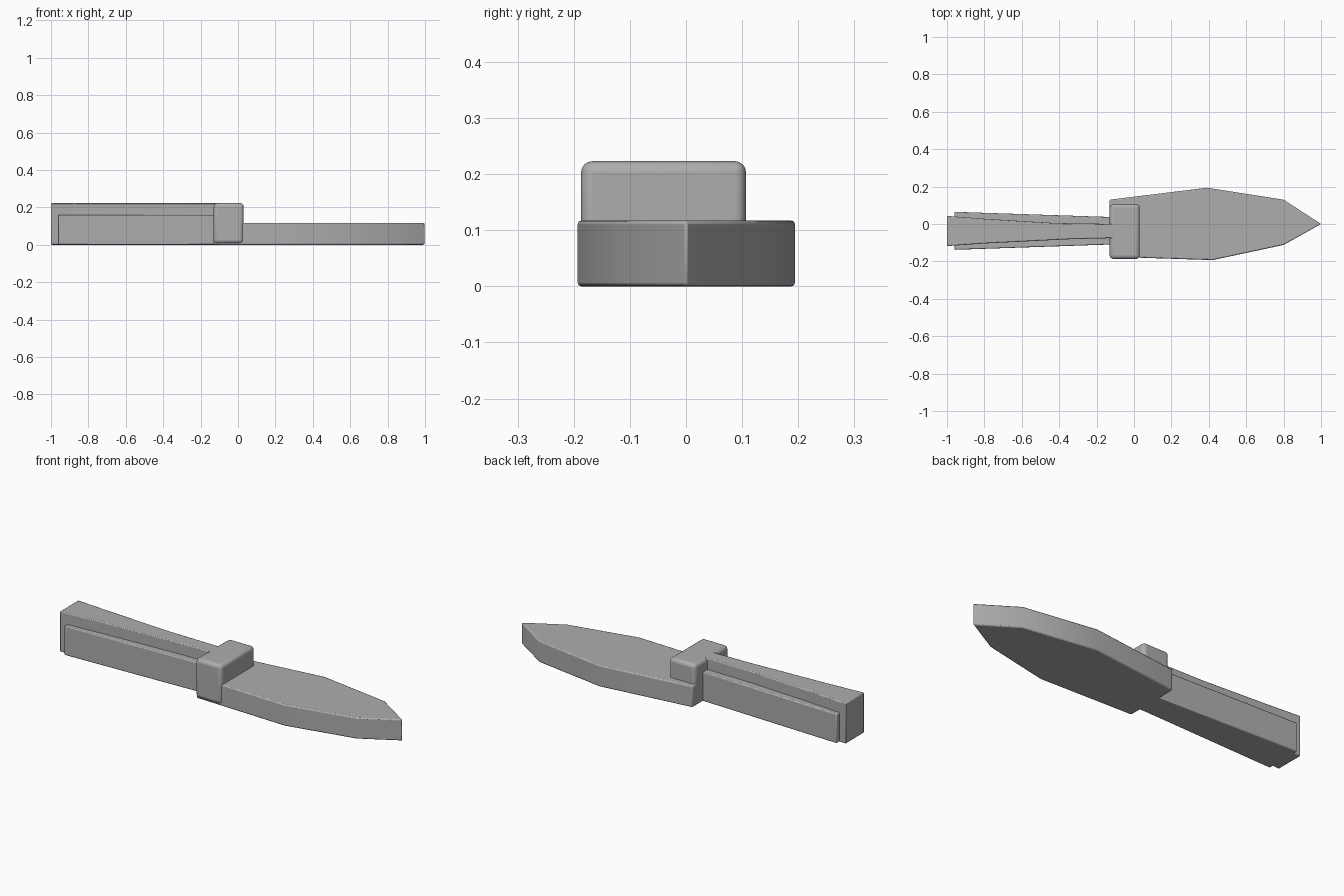
import bpy, bmesh, math

old = bpy.data.objects.get("Cube")
if old:
    bpy.data.objects.remove(old, do_unlink=True)

GREY = (0.42, 0.42, 0.42, 1.0)
mat = bpy.data.materials.new("plain grey")
mat.use_nodes = True
mat.diffuse_color = GREY
bsdf = mat.node_tree.nodes["Principled BSDF"]
bsdf.inputs["Base Color"].default_value = GREY


def prism(name, outline, z0, z1, bevel, segments=2):
    """Extrude a counter-clockwise top outline and round its edges."""
    bm = bmesh.new()
    face = bm.faces.new([bm.verts.new((x, y, z0)) for x, y in outline])
    ext = bmesh.ops.extrude_face_region(bm, geom=[face])
    for v in ext["geom"]:
        if isinstance(v, bmesh.types.BMVert):
            v.co.z = z1
    bmesh.ops.recalc_face_normals(bm, faces=bm.faces)
    mesh = bpy.data.meshes.new(name)
    bm.to_mesh(mesh)
    bm.free()
    mesh.materials.append(mat)
    obj = bpy.data.objects.new(name, mesh)
    bpy.context.collection.objects.link(obj)
    mod = obj.modifiers.new("rounded edges", "BEVEL")
    mod.width = bevel
    mod.segments = segments
    mod.limit_method = "ANGLE"
    mod.angle_limit = math.radians(40)
    bpy.ops.object.select_all(action="DESELECT")
    obj.select_set(True)
    bpy.context.view_layer.objects.active = obj
    bpy.ops.object.shade_smooth_by_angle(angle=math.radians(30))
    return obj


# Leaf-shaped blade with a pointed tip
prism("blade", [(-0.13, -0.175), (0.42, -0.193), (0.80, -0.112), (1.0, 0.0),
                (0.80, 0.13), (0.39, 0.194), (-0.13, 0.13)], 0.0, 0.117, 0.006)

# Block guard across the blade root
prism("guard", [(-0.13, -0.187), (0.03, -0.187), (0.03, 0.107), (-0.13, 0.107)],
      0.006, 0.223, 0.02, 4)

# Tall handle core, flaring towards the butt
prism("handle_core", [(-1.0, -0.118), (-0.80, -0.104), (-0.34, -0.081), (-0.10, -0.075),
                      (-0.10, 0.0), (-0.42, 0.005), (-0.80, 0.028), (-1.0, 0.043)],
      0.0, 0.222, 0.005)

# Lower grip scales, one on each side of the core
prism("right_grip_scale", [(-0.96, -0.138), (-0.11, -0.109), (-0.11, -0.05), (-0.96, -0.05)],
      0.0, 0.16, 0.005)
prism("left_grip_scale", [(-0.96, -0.03), (-0.11, -0.03), (-0.11, 0.037), (-0.96, 0.065)],
      0.0, 0.16, 0.005)
